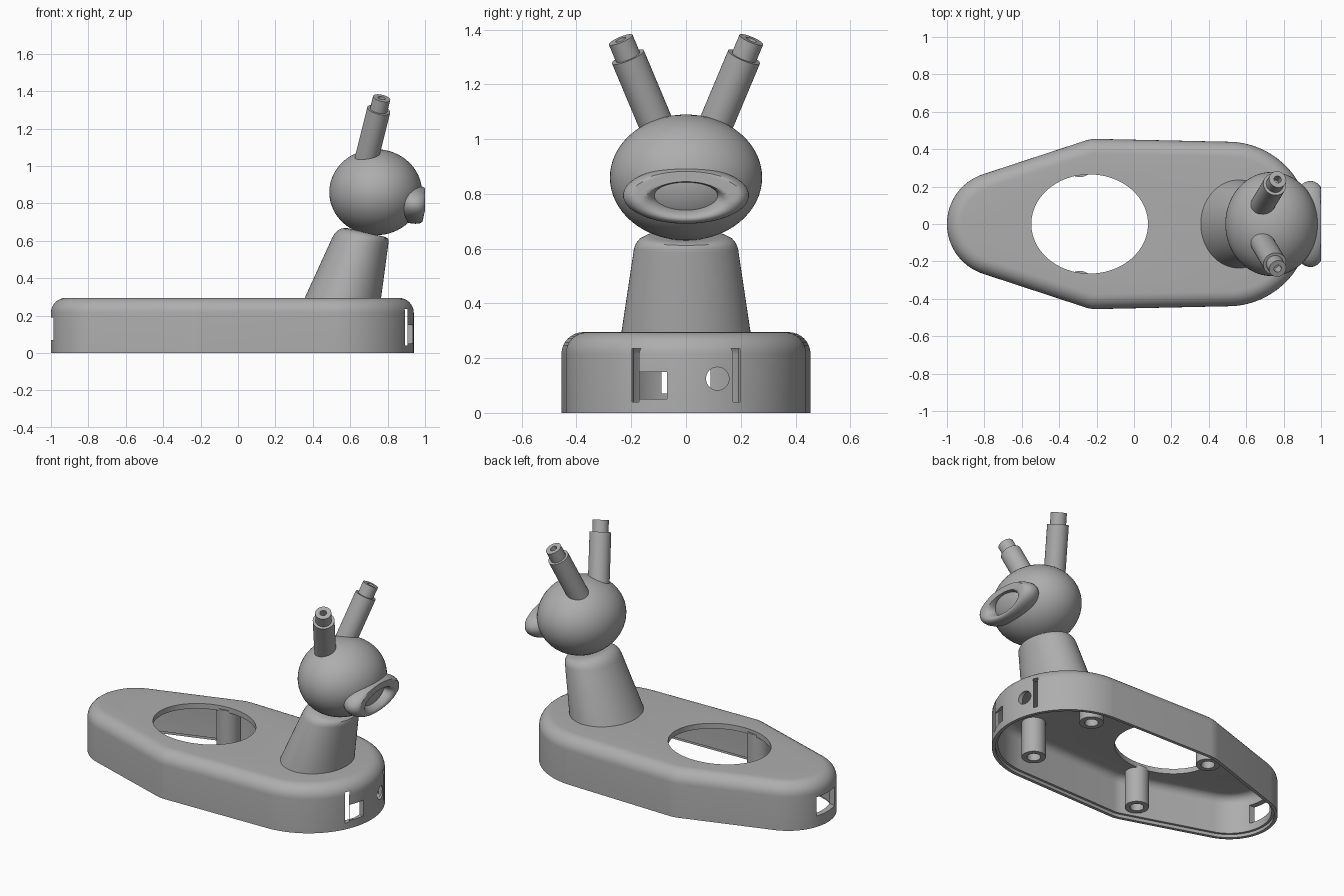
import bpy, bmesh, math
from mathutils import Vector, Matrix

cube = bpy.data.objects.get("Cube")
if cube:
    bpy.data.objects.remove(cube, do_unlink=True)

grey = bpy.data.materials.new("plain grey")
grey.use_nodes = True
COLOUR = (0.42, 0.42, 0.42, 1)
grey.diffuse_color = COLOUR
grey.node_tree.nodes["Principled BSDF"].inputs["Base Color"].default_value = COLOUR


def make(name, bm):
    bmesh.ops.recalc_face_normals(bm, faces=bm.faces)
    mesh = bpy.data.meshes.new(name)
    bm.to_mesh(mesh)
    bm.free()
    mesh.materials.append(grey)
    ob = bpy.data.objects.new(name, mesh)
    bpy.context.collection.objects.link(ob)
    return ob


def smooth(ob, angle=35):
    bpy.ops.object.select_all(action="DESELECT")
    ob.select_set(True)
    bpy.context.view_layer.objects.active = ob
    bpy.ops.object.shade_smooth_by_angle(angle=math.radians(angle))


def loft(name, rings):
    """Skin a list of equal rings and cap both ends."""
    bm = bmesh.new()
    loops = [[bm.verts.new(p) for p in ring] for ring in rings]
    n = len(loops[0])
    for a, b in zip(loops, loops[1:]):
        for i in range(n):
            j = (i + 1) % n
            bm.faces.new((a[i], a[j], b[j], b[i]))
    bm.faces.new(loops[0])
    bm.faces.new(loops[-1])
    return make(name, bm)


def lathe(name, profile, start, axis, n=40):
    """Turn (radius, height) points around an axis."""
    turn = Vector(axis).to_track_quat("Z", "Y")
    angles = [math.tau * i / n for i in range(n)]
    return loft(name, [[Vector(start) + turn @ Vector((r * math.cos(a), r * math.sin(a), h))
                        for a in angles] for r, h in profile])


def box(name, lo, hi):
    bm = bmesh.new()
    lo, hi = Vector(lo), Vector(hi)
    bmesh.ops.create_cube(bm, size=1, matrix=Matrix.Translation((lo + hi) / 2)
                          @ Matrix.Diagonal((*(hi - lo), 1)))
    return make(name, bm)


def cut(ob, cutter):
    mod = ob.modifiers.new("cut", "BOOLEAN")
    mod.operation, mod.solver, mod.object = "DIFFERENCE", "EXACT", cutter
    bpy.context.view_layer.objects.active = ob
    bpy.ops.object.modifier_apply(modifier=mod.name)
    bpy.data.objects.remove(cutter, do_unlink=True)


# Base shell: outline wrapped around circles, inset by d at height z
CIRCLES = [(-0.72, 0, 0.28), (-0.2, 0.255, 0.2), (-0.2, -0.255, 0.2), (0.5, 0, 0.44)]


def outline(d, z, n=160):
    ring = []
    for i in range(n):
        a = math.tau * (i + 0.5) / n
        c, s = math.cos(a), math.sin(a)
        x, y, r = max(CIRCLES, key=lambda k: k[0] * c + k[1] * s + k[2])
        ring.append((x + (r - d) * c, y + (r - d) * s, z))
    return ring


def fillet(d, z, r, steps=8):
    """Quarter round from the wall inset d up to the height z."""
    arc = [math.pi / 2 * i / steps for i in range(steps + 1)]
    return [(d + r - r * math.cos(a), z - r + r * math.sin(a)) for a in arc]


inner = [(0.02, 0), (0.02, 0.02), (0.035, 0.02)] + fillet(0.035, 0.262, 0.05)
outer = [(0, 0)] + fillet(0, 0.295, 0.08)
base = loft("base_shell", [outline(d, z) for d, z in inner[::-1] + outer])

# Oval opening, board pocket and ports
opening = lathe("opening_cutter", [(1, 0.1), (1, 0.4)], (0, 0, 0), (0, 0, 1), 96)
for v in opening.data.vertices:
    v.co.x, v.co.y = v.co.x * 0.312 - 0.237, v.co.y * 0.265
cut(base, opening)
cut(base, box("pocket_cutter", (0.8, -0.197, 0.04), (0.905, 0.197, 0.235)))
cut(base, box("square_port_cutter", (0.8, -0.17, 0.05), (1, -0.07, 0.15)))
cut(base, lathe("round_port_cutter", [(0.042, 0), (0.042, 0.2)], (0.8, 0.115, 0.125), (1, 0, 0)))
cut(base, box("tail_port_cutter", (-1.1, -0.09, 0.07), (-0.9, 0.09, 0.19)))
smooth(base, 25)

# Screw posts under the top
for x, y in ((-0.29, 0.32), (0.54, 0.26)):
    for side, label in ((1, "left"), (-1, "right")):
        post = lathe(f"screw_post_{'rear' if x < 0 else 'front'}_{label}",
                     [(0.07, 0.24), (0.07, 0), (0.04, 0), (0.04, 0.15)],
                     (x, side * y, 0.035), (0, 0, 1))
        smooth(post)


# Leaning neck: each ring spans a rear and a front point in side profile
def neck_ring(xa, za, xb, zb, ry, n=64):
    ring = []
    for i in range(n):
        a = math.tau * i / n
        t = (1 + math.cos(a)) / 2
        ring.append((xa + (xb - xa) * t, ry * math.sin(a), za + (zb - za) * t))
    return ring


neck = loft("neck", [neck_ring(*r) for r in (
    (0.35, 0.28, 0.763, 0.28, 0.238), (0.503, 0.615, 0.804, 0.585, 0.19),
    (0.515, 0.637, 0.806, 0.6, 0.183), (0.533, 0.656, 0.802, 0.612, 0.17),
    (0.555, 0.667, 0.79, 0.62, 0.15), (0.585, 0.668, 0.77, 0.625, 0.125))])
smooth(neck)

# Head
bm = bmesh.new()
bmesh.ops.create_uvsphere(bm, u_segments=64, v_segments=32, radius=1,
                          matrix=Matrix.Translation((0.736, 0, 0.86))
                          @ Matrix.Diagonal((0.248, 0.278, 0.23, 1)))
head = make("head", bm)
smooth(head)

# Ring-shaped muzzle, leaning back at the top, trimmed flat in front
bm = bmesh.new()
lean = Matrix.Rotation(math.radians(12), 3, "Y")
NU, NV = 72, 28
grid = []
for i in range(NU):
    u = math.tau * i / NU
    row = []
    for j in range(NV):
        v = math.tau * j / NV
        w = 0.75 + 0.25 * math.cos(v)
        p = lean @ Vector((0.062 * math.sin(v), 0.23 * w * math.cos(u), 0.103 * w * math.sin(u)))
        p += Vector((0.943, 0, 0.795))
        p.x = min(p.x, 1)
        row.append(bm.verts.new(p))
    grid.append(row)
for i in range(NU):
    for j in range(NV):
        k, m = (i + 1) % NU, (j + 1) % NV
        bm.faces.new((grid[i][j], grid[k][j], grid[k][m], grid[i][m]))
muzzle = make("muzzle", bm)
smooth(muzzle)

# Antennae with a stepped, drilled tip
for side, label in ((1, "left"), (-1, "right")):
    antenna = lathe(f"antenna_{label}",
                    [(0.063, 0), (0.063, 0.39), (0.047, 0.39), (0.047, 0.46), (0.02, 0.46), (0.02, 0.4)],
                    (0.665, side * 0.065, 0.95), (0.25, side * 0.42, 1))
    smooth(antenna)
